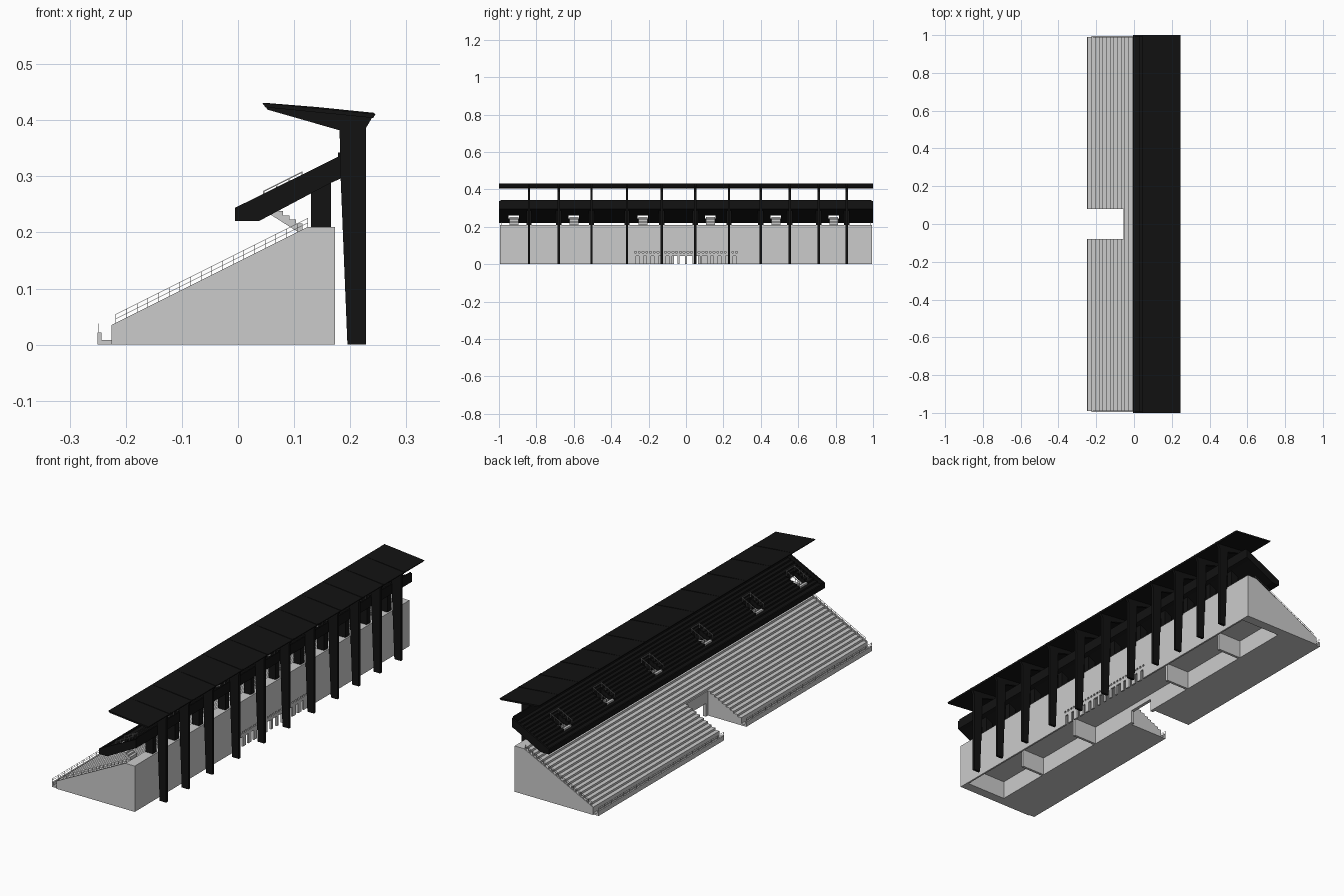
import bpy, bmesh

if "Cube" in bpy.data.objects:
    bpy.data.objects.remove(bpy.data.objects["Cube"])

black = bpy.data.materials.new("black_paint")
black.diffuse_color = (0.006, 0.006, 0.006, 1)
black.use_nodes = True
black.node_tree.nodes["Principled BSDF"].inputs["Base Color"].default_value = black.diffuse_color


def finish(name, bm, mat=None):
    bmesh.ops.recalc_face_normals(bm, faces=bm.faces)
    me = bpy.data.meshes.new(name)
    bm.to_mesh(me)
    bm.free()
    ob = bpy.data.objects.new(name, me)
    bpy.context.collection.objects.link(ob)
    if mat:
        me.materials.append(mat)
    return ob


def prisms(name, items, mat=None):
    """Each item: (x-z profile, y0, y1), extruded along y."""
    bm = bmesh.new()
    for prof, y0, y1 in items:
        f = bm.faces.new([bm.verts.new((x, y0, z)) for x, z in prof])
        r = bmesh.ops.extrude_face_region(bm, geom=[f])
        for v in r["geom"]:
            if isinstance(v, bmesh.types.BMVert):
                v.co.y = y1
    return finish(name, bm, mat)


def box(x0, x1, y0, y1, z0, z1):
    return ([(x0, z0), (x1, z0), (x1, z1), (x0, z1)], y0, y1)


def steps(x0, z0, x1, z1, n):
    """Stepped line whose nosings lie on the straight line."""
    dx, dz = (x1 - x0) / n, (z1 - z0) / n
    pts = [(x0, z0)]
    for i in range(1, n + 1):
        pts += [(x0 + i * dx, z0 + (i - 1) * dz), (x0 + i * dx, z0 + i * dz)]
    return pts


def cut(ob, name, items):
    c = prisms(name, items)
    c.hide_render = True
    c.hide_viewport = False
    m = ob.modifiers.new(name, "BOOLEAN")
    m.operation, m.solver, m.object = "DIFFERENCE", "EXACT", c
    bpy.context.view_layer.update()
    ev = ob.evaluated_get(bpy.context.evaluated_depsgraph_get())
    me = bpy.data.meshes.new_from_object(ev)
    ob.modifiers.clear()
    ob.data = me
    bpy.data.objects.remove(c)


# Lower terrace with front walkway and stepped rows
prof = [(-0.25, 0), (-0.25, 0.022), (-0.243, 0.022), (-0.243, 0.008), (-0.225, 0.008)]
prof += steps(-0.225, 0.035, 0.125, 0.21, 18) + [(0.173, 0.21), (0.173, 0)]
terrace = prisms("lower_terrace", [(prof, -0.99, 0.99)])
cut(terrace, "hollow_cutter", [box(-0.3, -0.055, -0.08, 0.08, -0.1, 0.3),
                               box(-0.04, 0.165, -0.95, 0.95, -0.1, 0.085)])
doors = [box(-0.06, -0.03, -0.065, 0.065, -0.1, 0.06)]
for i in range(14):
    y = -0.26 + i * 0.04
    w = 0.014 if abs(y) < 0.1 else 0.008
    doors.append(box(0.155, 0.18, y - w, y + w, -0.1, 0.045))
    doors += [box(0.155, 0.18, y + d - 0.005, y + d + 0.005, 0.06, 0.069) for d in (-0.01, 0.01)]
cut(terrace, "door_cutter", doors)

# Sloped end walls and cross walls under the terrace
end = [(-0.225, 0), (-0.225, 0.035), (0.125, 0.21), (0.173, 0.21), (0.173, 0)]
prisms("terrace_end_walls", [(end, s * 0.99, s * 0.995) for s in (-1, 1)])
prisms("cross_walls", [box(-0.04, 0.08, y - 0.006, y + 0.006, 0, 0.085)
                       for y in (-0.68, -0.32, 0.32, 0.68)])

# Railings up both ends of the terrace
rail = []
for s in (-1, 1):
    y = s * 0.988
    for h in (0.009, 0.017):
        rail.append(([(-0.218, 0.0375 + h - 0.001), (0.125, 0.209 + h - 0.001),
                      (0.125, 0.209 + h), (-0.218, 0.0375 + h)], y - 0.0007, y + 0.0007))
    for i in range(19):
        x = -0.218 + i * 0.019
        z = 0.0385 + (x + 0.218) * 0.5
        rail.append(box(x, x + 0.001, y - 0.0007, y + 0.0007, z - 0.01, z + 0.016))
prisms("end_railings", rail)

# Front fence along the walkway
fence = []
for s in (-1, 1):
    a, b = sorted((s * 0.08, s * 0.99))
    fence += [box(-0.2495, -0.2485, a, b, z, z + 0.001) for z in (0.03, 0.037)]
    fence += [box(-0.2495, -0.2485, a + i * 0.0454, a + i * 0.0454 + 0.0015, 0.02, 0.038)
              for i in range(21)]
prisms("front_fence", fence)

# Upper deck: stepped slab, parapet, back wall and side walls
deck_prof = [(0.002, 0.22), (0.002, 0.237)] + steps(0.012, 0.237, 0.178, 0.32, 10)
deck_prof += [(0.183, 0.32), (0.183, 0.296), (0.165, 0.288), (0.037, 0.22)]
deck = prisms("upper_deck", [(deck_prof, -0.992, 0.992)], black)
openings = (-0.92, -0.6, -0.23, 0.13, 0.48, 0.79)
cut(deck, "opening_cutter", [box(0.045, 0.115, y - 0.028, y + 0.028, 0.15, 0.4) for y in openings])
side = [(-0.005, 0.22), (-0.005, 0.244), (0.183, 0.337), (0.183, 0.296), (0.165, 0.288), (0.037, 0.22)]
prisms("deck_side_walls", [(side, s * 0.992, s * 1.0) for s in (-1, 1)], black)
prisms("deck_parapet", [box(-0.005, 0.002, -0.992, 0.992, 0.22, 0.244)], black)
prisms("deck_back_wall", [box(0.178, 0.183, -0.992, 0.992, 0.3, 0.342)], black)

# Stairs descending through the deck openings, with guard rails
n = 6
dx, dz = 0.07 / n, 0.045 / n
stair, guard = [], []
for y in openings:
    p = []
    for i in range(n):
        x, z = 0.045 + i * dx, 0.253 - i * dz
        p += [(x, z), (x + dx, z)]
    p += [(0.115, 0.202), (0.105, 0.202), (0.045, 0.24)]
    stair.append((p, y - 0.024, y + 0.024))
    for s in (-1, 1):
        g = y + s * 0.03
        guard.append(([(0.045, 0.272), (0.115, 0.307), (0.115, 0.309), (0.045, 0.274)],
                      g - 0.001, g + 0.001))
        guard += [box(x, x + 0.002, g - 0.001, g + 0.001, 0.243 + x * 0.4, 0.25 + x * 0.5)
                  for x in (0.045, 0.068, 0.09, 0.113)]
    guard.append(box(0.113, 0.115, y - 0.03, y + 0.03, 0.306, 0.308))
prisms("opening_stairs", stair)
prisms("opening_guard_rails", guard)

# Columns with tapered roof arms, and short props below the deck
col = [(0.195, 0), (0.183, 0.295), (0.181, 0.382), (0.052, 0.419), (0.047, 0.431),
       (0.14, 0.4235), (0.244, 0.413), (0.228, 0.386), (0.228, 0)]
ys = (-0.84, -0.68, -0.505, -0.315, -0.13, 0.05, 0.23, 0.40, 0.555, 0.71, 0.86)
prop = [(0.13, 0.208), (0.166, 0.208), (0.166, 0.292), (0.13, 0.275)]
prisms("columns", [(col, y - 0.006, y + 0.006) for y in ys], black)
prisms("deck_props", [(prop, y - 0.014, y + 0.014) for y in ys], black)

# Cantilever roof slab
roof = [(0.043, 0.431), (0.245, 0.411), (0.241, 0.404), (0.049, 0.423)]
prisms("roof", [(roof, -1, 1)], black)
